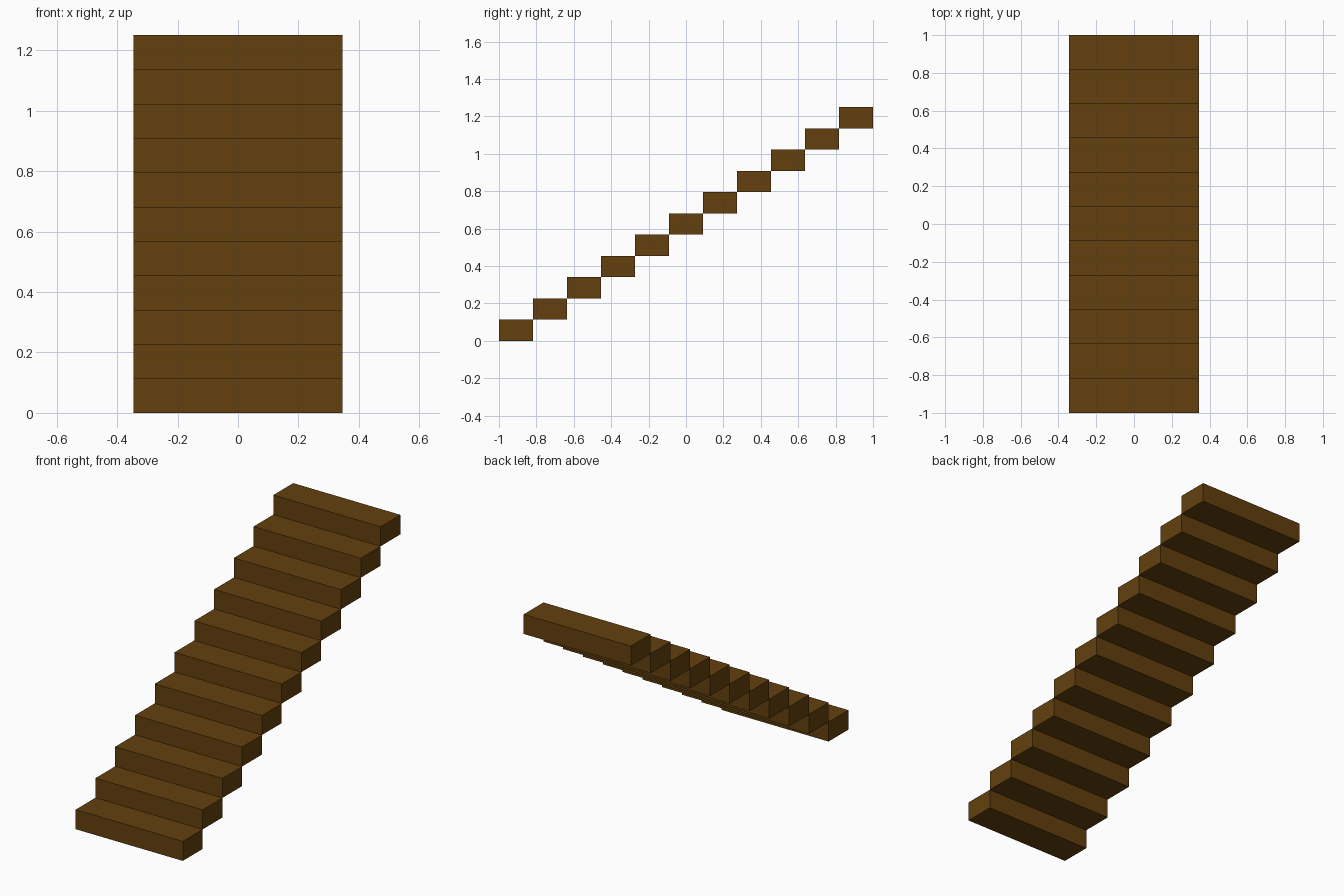
import bpy

if "Cube" in bpy.data.objects:
    bpy.data.objects.remove(bpy.data.objects["Cube"])

STEPS = 11
WIDTH = 0.69
DEPTH = 2.0 / STEPS      # tread depth
RISE = 1.25 / STEPS      # step height

wood = bpy.data.materials.new("brown_wood")
wood.diffuse_color = (0.125, 0.051, 0.004, 1.0)
wood.use_nodes = True
wood.node_tree.nodes["Principled BSDF"].inputs["Base Color"].default_value = wood.diffuse_color

# Eleven solid block steps climbing toward the back, touching edge to edge
for i in range(STEPS):
    bpy.ops.mesh.primitive_cube_add(
        size=1, location=(0, -1 + DEPTH * (i + 0.5), RISE * (i + 0.5)))
    step = bpy.context.object
    step.name = f"stair_step_{i + 1:02d}"
    step.scale = (WIDTH, DEPTH, RISE)
    bpy.ops.object.transform_apply(location=False, rotation=False, scale=True)
    step.data.materials.append(wood)
